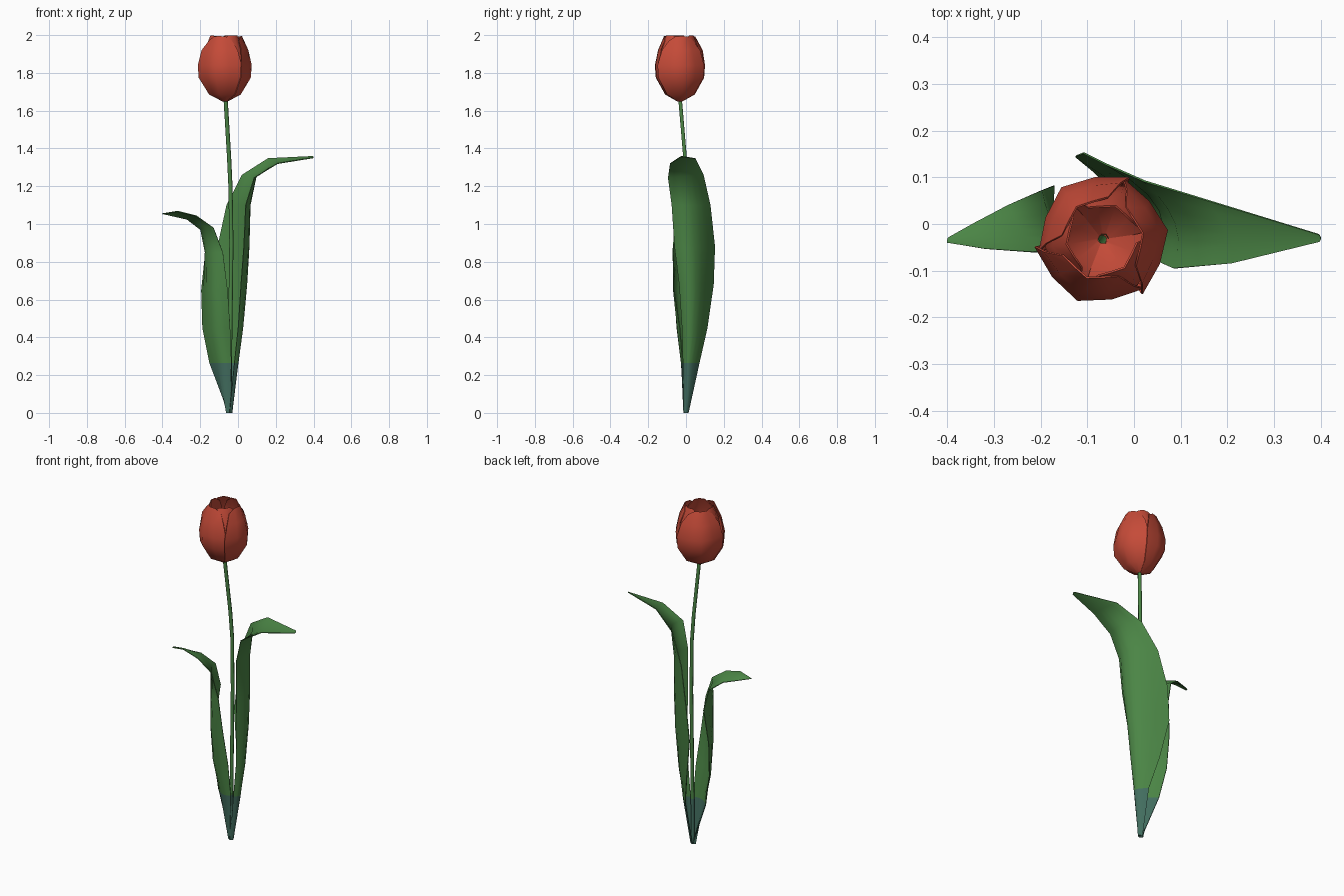
import bpy, bmesh, math
from mathutils import Vector

if "Cube" in bpy.data.objects:
    bpy.data.objects.remove(bpy.data.objects["Cube"])


def material(name, rgb):
    m = bpy.data.materials.new(name)
    m.diffuse_color = (*rgb, 1)
    m.use_nodes = True
    m.node_tree.nodes["Principled BSDF"].inputs["Base Color"].default_value = m.diffuse_color
    return m


RED = material("petal_red", (0.56, 0.07, 0.04))
GREEN = material("leaf_green", (0.07, 0.235, 0.06))
TEAL = material("base_blue_green", (0.055, 0.155, 0.115))
BAND = 0.265  # height where the blue-green base ends


def sheet(name, rows, mats, closed=False, thickness=0.004):
    """Smooth strip of quads through rows of points; faces under BAND get the second material."""
    bm = bmesh.new()
    grid = [[bm.verts.new(p) for p in row] for row in rows]
    n = len(rows[0])
    for a, b in zip(grid, grid[1:]):
        for i in range(n if closed else n - 1):
            j = (i + 1) % n
            f = bm.faces.new((a[i], a[j], b[j], b[i]))
            f.smooth = True
            if len(mats) > 1 and f.calc_center_median().z < BAND:
                f.material_index = 1
    for e in bm.edges:
        if e.is_boundary:
            e.smooth = False
    bm.normal_update()
    me = bpy.data.meshes.new(name)
    bm.to_mesh(me)
    bm.free()
    for m in mats:
        me.materials.append(m)
    ob = bpy.data.objects.new(name, me)
    bpy.context.collection.objects.link(ob)
    if thickness:
        s = ob.modifiers.new("thickness", "SOLIDIFY")
        s.thickness = thickness
        s.offset = 0
    return ob


def leaf(name, stations, segs=6):
    """Each station is front edge, midrib, back edge; the section is a parabola through them."""
    rows = []
    for st in stations:
        f, m, b = map(Vector, st)
        row = []
        for i in range(segs + 1):
            t = i / segs
            row.append(f * (2 * (t - .5) * (t - 1)) + m * (4 * t * (1 - t)) + b * (2 * t * (t - .5)))
        rows.append(row)
    return sheet(name, rows, [GREEN, TEAL])


# Tall leaf, bending to the right
leaf("tall_leaf", [
    ((-.045, -.01, 0), (-.032, 0, 0), (-.05, .012, 0)),
    ((-.02, -.015, BAND), (0, .02, BAND), (-.045, .07, BAND)),
    ((0, -.02, .45), (.018, .04, .45), (-.085, .112, .45)),
    ((.015, -.035, .68), (.033, .05, .68), (-.125, .145, .68)),
    ((.03, -.06, .88), (.045, .045, .88), (-.108, .152, .88)),
    ((.04, -.075, 1.1), (.055, .03, 1.1), (-.06, .128, 1.1)),
    ((.085, -.095, 1.245), (.09, 0, 1.255), (.022, .092, 1.26)),
    ((.21, -.084, 1.32), (.2, -.02, 1.33), (.16, .05, 1.347)),
    ((.397, -.038, 1.35), (.4, -.03, 1.355), (.395, -.022, 1.358)),
])

# Short leaf, bending to the left
leaf("short_leaf", [
    ((-.045, -.012, 0), (-.062, 0, 0), (-.05, .01, 0)),
    ((-.035, -.017, BAND), (-.09, -.02, BAND), (-.15, .03, BAND)),
    ((-.042, -.032, .45), (-.125, -.04, .45), (-.187, .05, .45)),
    ((-.055, -.062, .65), (-.145, -.045, .65), (-.193, .065, .65)),
    ((-.08, -.07, .85), (-.157, -.03, .85), (-.172, .082, .85)),
    ((-.13, -.06, .98), (-.175, 0, .985), (-.198, .072, .97)),
    ((-.22, -.06, 1.043), (-.245, -.01, 1.04), (-.27, .04, 1.025)),
    ((-.32, -.053, 1.068), (-.335, -.027, 1.06), (-.345, 0, 1.042)),
    ((-.4, -.04, 1.053), (-.4, -.035, 1.055), (-.398, -.03, 1.054)),
])

# Stem: six-sided tube along a gently leaning path
path = [(-.045, 0, 0), (-.043, 0, BAND), (-.035, 0, .9), (-.04, .002, 1.2), (-.047, -.005, 1.35), (-.066, -.032, 1.67)]
sheet("stem", [[(x + .011 * math.cos(k * math.pi / 3), y + .011 * math.sin(k * math.pi / 3), z)
                for k in range(6)] for x, y, z in path], [GREEN, TEAL], closed=True, thickness=0)

# Flower: three outer and three inner petals; profile is (height, radius, half angle)
PROFILE = [(1.65, .012, 60), (1.687, .082, 60), (1.775, .135, 62), (1.84, .14, 62), (1.92, .122, 56), (1.99, .088, 46)]
CX, CY = -.068, -.033


def petal(name, mid, scale, lift):
    rows = []
    for k, (z, r, half) in enumerate(PROFILE):
        row = []
        for i in range(5):
            u = i / 2 - 1
            a = math.radians(mid + half * u)
            flat = .93 if i in (1, 3) else 1
            rr = r * scale * flat * (1 - .03 * u)  # slight spiral so the petals overlap
            dip = (0, .012, .004, .012, .0)[i] if k == 5 else 0
            drop = .02 * abs(u) if k == 5 else 0
            rows_z = z + lift * (k > 0) + dip - drop
            row.append((CX + rr * math.cos(a), CY + rr * math.sin(a), min(rows_z, 1.998)))
        rows.append(row)
    sheet(name, rows, [RED])


for k in range(3):
    petal(f"outer_petal_{k + 1}", 8 + 120 * k, 1.0, 0)
    petal(f"inner_petal_{k + 1}", 68 + 120 * k, .87, .006)
